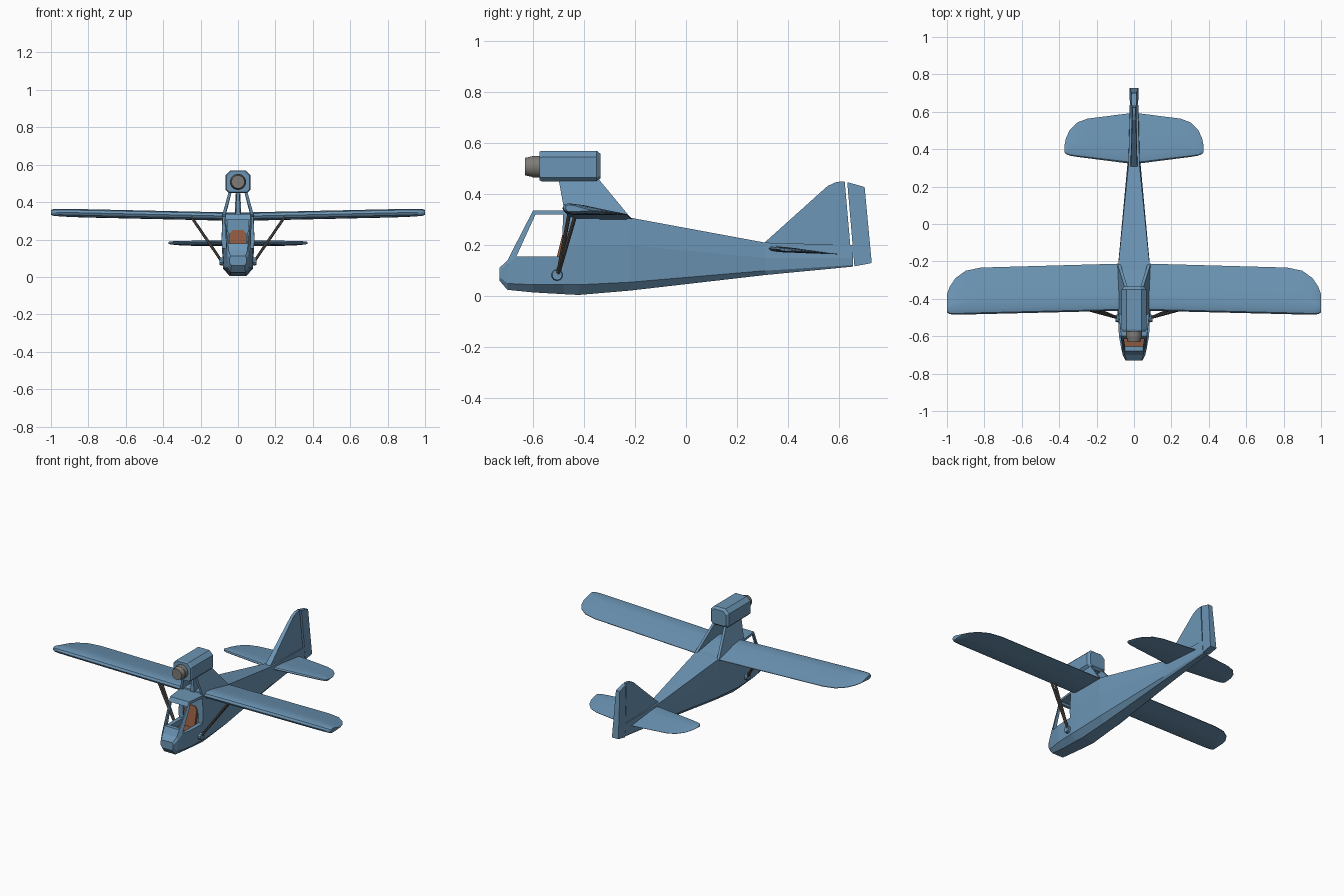
import bpy, bmesh, math
from mathutils import Vector

if "Cube" in bpy.data.objects:
    bpy.data.objects.remove(bpy.data.objects["Cube"])


def material(name, rgb):
    mat = bpy.data.materials.new(name)
    mat.use_nodes = True
    mat.diffuse_color = (*rgb, 1)
    mat.node_tree.nodes["Principled BSDF"].inputs["Base Color"].default_value = (*rgb, 1)
    return mat


blue = material("sky blue paint", (0.15, 0.30, 0.46))
grey = material("warm grey metal", (0.21, 0.20, 0.18))
brown = material("brown leather", (0.27, 0.10, 0.05))
dark = material("dark strut metal", (0.12, 0.11, 0.10))


def loft(name, rings, mat, smooth=False):
    """Skin equal-length closed rings and cap both ends."""
    bm = bmesh.new()
    rows = [[bm.verts.new(p) for p in ring] for ring in rings]
    n = len(rows[0])
    for a, b in zip(rows, rows[1:]):
        for i in range(n):
            j = (i + 1) % n
            bm.faces.new((a[i], a[j], b[j], b[i]))
    bm.faces.new(rows[0][::-1])
    bm.faces.new(rows[-1])
    bmesh.ops.recalc_face_normals(bm, faces=bm.faces)
    mesh = bpy.data.meshes.new(name)
    bm.to_mesh(mesh)
    bm.free()
    mesh.materials.append(mat)
    obj = bpy.data.objects.new(name, mesh)
    bpy.context.collection.objects.link(obj)
    if smooth:
        bpy.ops.object.select_all(action='DESELECT')
        obj.select_set(True)
        bpy.context.view_layer.objects.active = obj
        bpy.ops.object.shade_smooth_by_angle(angle=math.radians(35))
    return obj


def side_prism(name, profile, half, mat, x=0.0):
    """Extrude a (y, z) profile across x."""
    return loft(name, [[(x + s * half, y, z) for y, z in profile] for s in (-1, 1)], mat)


def rod(name, a, b, r1, r2, sides, mat, smooth=False):
    a, b = Vector(a), Vector(b)
    turn = (b - a).to_track_quat('Z', 'Y')
    rings = []
    for p, r in ((a, r1), (b, r2)):
        angles = [2 * math.pi * (i + 0.5) / sides for i in range(sides)]
        rings.append([p + turn @ Vector((r * math.cos(t), r * math.sin(t), 0)) for t in angles])
    return loft(name, rings, mat, smooth)


def cut(obj, cutter):
    cutter.hide_render = True
    mod = obj.modifiers.new("opening", 'BOOLEAN')
    mod.operation, mod.solver, mod.object = 'DIFFERENCE', 'EXACT', cutter
    bpy.context.view_layer.objects.active = obj
    bpy.ops.object.modifier_apply(modifier=mod.name)
    bpy.data.objects.remove(cutter)


# Fuselage: y, then half width and height at keel, chine, shoulder and top
stations = [
    (-0.73, .035, .06, .045, .075, .045, .10, .04, .112),
    (-0.70, .04, .025, .055, .05, .06, .125, .05, .14),
    (-0.60, .04, .015, .075, .045, .083, .2, .068, .335),
    (-0.48, .045, .008, .08, .045, .088, .2, .082, .335),
    (-0.42, .045, .005, .08, .045, .088, .2, .084, .33),
    (-0.22, .04, .022, .075, .055, .085, .2, .084, .308),
    (0.31, .025, .083, .035, .1, .036, .15, .03, .21),
    (0.655, .014, .116, .02, .122, .022, .15, .02, .2),
]
hull = []
for y, *pairs in stations:
    half = list(zip(pairs[::2], pairs[1::2]))
    hull.append([(w, y, z) for w, z in half] + [(-w, y, z) for w, z in half[::-1]])
fuselage = loft("fuselage", hull, blue)

# Open cabin with side windows and windscreen
cut(fuselage, side_prism("cabin_cutter",
    [(-.66, .09), (-.665, .155), (-.585, .318), (-.478, .318), (-.478, .09)], .056, blue))
cut(fuselage, side_prism("window_cutter",
    [(-.665, .155), (-.59, .32), (-.482, .32), (-.486, .155)], .2, blue))
screen = [(-.047, .18), (.047, .18), (.058, .308), (-.058, .308)]
cut(fuselage, loft("screen_cutter", [[(x, y, z) for x, z in screen] for y in (-.8, -.55)], blue))

# Cabin interior
side_prism("cabin_floor", [(-.66, .088), (-.66, .096), (-.48, .096), (-.48, .088)], .055, brown)
side_prism("seat_base", [(-.58, .09), (-.58, .13), (-.49, .125), (-.49, .09)], .045, brown)
back = [(-.045, .1), (.045, .1), (.045, .23), (.028, .252), (-.028, .252), (-.045, .23)]
loft("seat_back", [[(x, y0 + .25 * (z - .1), z) for x, z in back] for y0 in (-.52, -.502)], brown)

# Wing and tailplane share one aerofoil outline
foil = [(0, 0), (.03, .32), (.12, .5), (.35, .46), (.65, .26), (1, .04),
        (1, -.04), (.6, -.25), (.12, -.46), (.03, -.28)]


def aerofoil(name, tips, z0, slope, rise, y_ref):
    """tips: x, leading y, trailing y, thickness from root to tip; mirrored."""
    full = [(-x, *rest) for x, *rest in tips[::-1]] + tips[1:]
    rings = []
    for x, lead, trail, thick in full:
        ring = []
        for t, h in foil:
            y = lead + t * (trail - lead)
            ring.append((x, y, z0 + rise * abs(x) - slope * (y - y_ref) + h * thick))
        rings.append(ring)
    return loft(name, rings, blue, True)


aerofoil("wing", [(0, -.462, -.21, .045), (.82, -.482, -.233, .045), (.9, -.484, -.25, .044),
                  (.955, -.484, -.29, .042), (.985, -.482, -.335, .038),
                  (1, -.472, -.375, .028)], .325, .09, .02, -.47)
aerofoil("tailplane", [(0, .32, .595, .024), (.25, .352, .563, .022), (.305, .359, .542, .02),
                       (.345, .366, .5, .018), (.365, .375, .455, .015),
                       (.372, .385, .42, .01)], .187, .08, 0, .32)

# Fin and rudder, thinner toward the top
def upright(name, profile, base, top):
    def width(z):
        return base + (top - base) * max(0, min(1, (z - .2) / .25))
    return loft(name, [[(s * width(z), y, z) for y, z in profile] for s in (-1, 1)], blue)


upright("fin", [(.30, .2), (.31, .212), (.555, .432), (.59, .448), (.622, .45), (.65, .13)], .018, .009)
upright("rudder", [(.632, .447), (.70, .428), (.728, .13), (.66, .117)], .023, .013)

# Engine nacelle: chamfered box with a tapered rear end
nacelle = []
for y, s in ((-.575, .93), (-.565, 1), (-.35, 1), (-.335, .8)):
    outline = [(.04, .06), (.066, .035), (.066, -.045), (.05, -.06)]
    outline += [(-x, z) for x, z in outline[::-1]]
    nacelle.append([(x * s, y, .51 + z * s) for x, z in outline])
loft("engine_nacelle", nacelle, blue)
rod("propeller_hub_base", (0, -.57, .508), (0, -.602, .508), .043, .043, 16, grey, True)
rod("propeller_hub", (0, -.60, .508), (0, -.63, .508), .042, .035, 16, grey, True)

# Pylon: two leaning side plates and a centre post
plate = [(-.50, .462, .04), (-.345, .462, .04), (-.215, .305, .08), (-.475, .325, .078)]
for side, label in ((1, "left"), (-1, "right")):
    loft("pylon_plate_" + label,
         [[(side * (x + d), y, z) for y, z, x in plate] for d in (-.008, .008)], blue)
loft("pylon_post", [[(x * w, y, z) for x, y in ((-1, -.47), (1, -.47), (1, -.40), (-1, -.40))]
                    for w, z in ((.013, .32), (.007, .46))], blue)

# Wing struts and their lower fittings
for side, label in ((1, "left"), (-1, "right")):
    foot = (side * .085, -.503, .08)
    for y, place in ((-.458, "front"), (-.432, "rear")):
        rod(f"{place}_strut_{label}", foot, (side * .25, y, .322), .0075, .0075, 8, dark, True)
    rod("strut_fitting_" + label, (side * .06, -.505, .083), (side * .098, -.505, .083),
        .026, .02, 10, blue)
